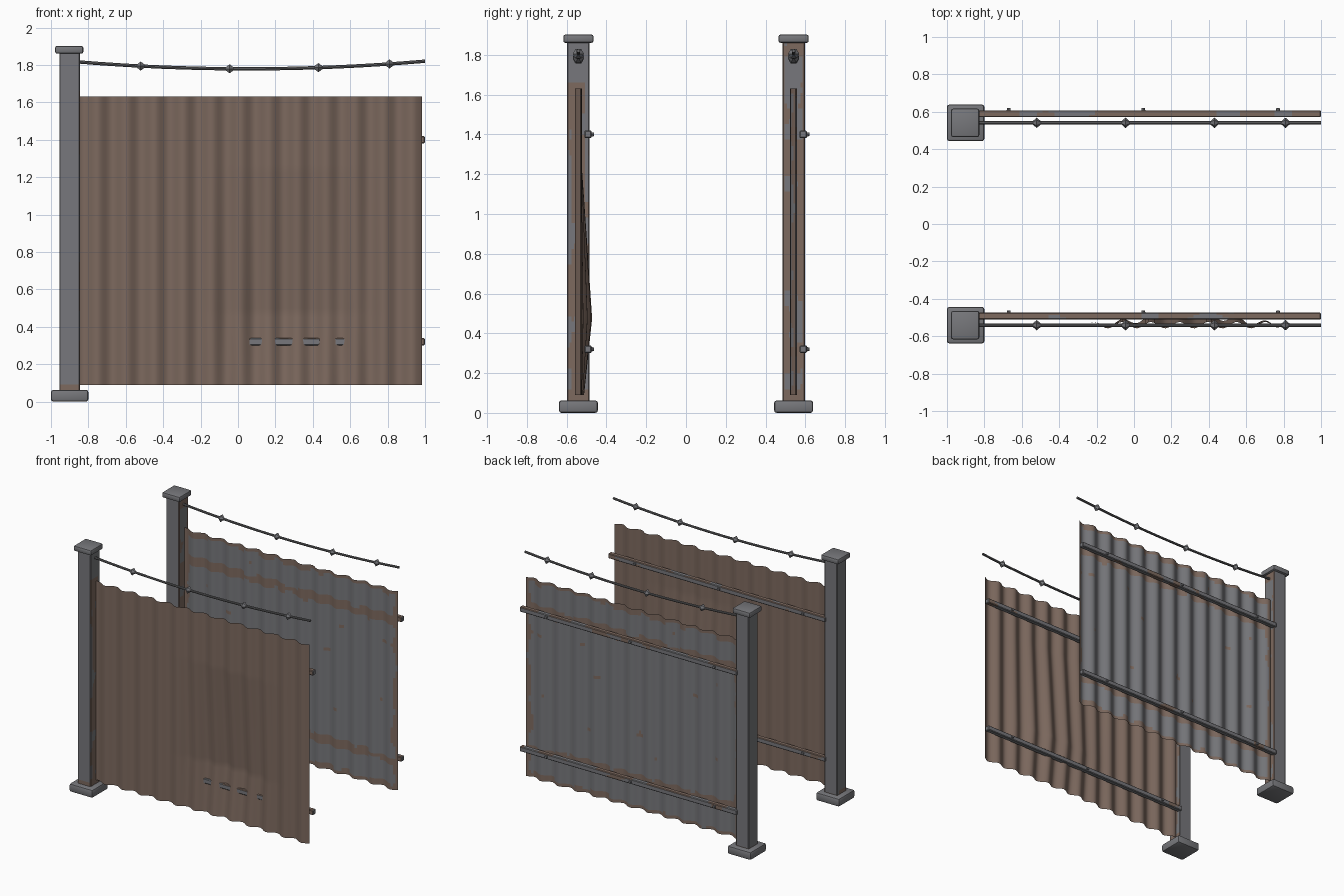
import bpy, bmesh, math
from mathutils import Vector, Matrix, noise

if "Cube" in bpy.data.objects:
    bpy.data.objects.remove(bpy.data.objects["Cube"])


def material(name, rgb):
    m = bpy.data.materials.new(name)
    m.diffuse_color = (*rgb, 1)
    m.use_nodes = True
    m.node_tree.nodes["Principled BSDF"].inputs["Base Color"].default_value = m.diffuse_color
    return m


STEEL = material("steel_grey", (0.185, 0.187, 0.2))
RUST = material("rust_brown", (0.205, 0.142, 0.113))
WIRE = material("dark_wire", (0.14, 0.14, 0.145))
RAILS = (0.32, 1.40)
Z0, Z1 = 0.09, 1.63


def finish(bm, name, mats, rule=None):
    bmesh.ops.recalc_face_normals(bm, faces=bm.faces)
    bm.normal_update()
    if rule:
        for f in bm.faces:
            f.material_index = int(bool(rule(f.calc_center_median(), f.normal)))
    me = bpy.data.meshes.new(name)
    bm.to_mesh(me)
    bm.free()
    for m in mats:
        me.materials.append(m)
    ob = bpy.data.objects.new(name, me)
    bpy.context.collection.objects.link(ob)
    bpy.ops.object.select_all(action='DESELECT')
    ob.select_set(True)
    bpy.context.view_layer.objects.active = ob
    bpy.ops.object.shade_smooth_by_angle(angle=math.radians(35))
    return ob


def box(lo, hi, bevel, cuts=(0, 0, 0)):
    """Bevelled box, optionally sliced along each axis so rust can be painted on."""
    bm = bmesh.new()
    lo, hi = Vector(lo), Vector(hi)
    bmesh.ops.create_cube(bm, size=1, matrix=Matrix.Translation((lo + hi) / 2) @ Matrix.Diagonal((*(hi - lo), 1)))
    bmesh.ops.bevel(bm, geom=bm.edges[:], offset=bevel, segments=1 if bevel < 0.01 else 2,
                    profile=0.5, affect='EDGES')
    for axis, n in enumerate(cuts):
        for i in range(1, n):
            co, no = Vector((0, 0, 0)), Vector((0, 0, 0))
            co[axis] = lo[axis] + (hi[axis] - lo[axis]) * i / n
            no[axis] = 1
            bmesh.ops.bisect_plane(bm, geom=bm.verts[:] + bm.edges[:] + bm.faces[:], plane_co=co, plane_no=no)
    return bm


def blotch(p, scale=6):
    return noise.noise(p * scale + Vector((3.1, 7.7, 1.3)))


def dent(x, z):
    """Backward bulge of the damaged sheet, straight between coarse rows."""
    rows = (0.012, 0.053, 0.027, 0.0, 0.0)
    t = min(max((z - Z0) / (Z1 - Z0) * 4, 0), 3.999)
    i = int(t)
    depth = rows[i] + (rows[i + 1] - rows[i]) * (t - i)
    u = (x - 0.29) / 0.56
    return depth * math.cos(u * math.pi / 2) ** 2 if abs(u) < 1 else 0


def panel(name, yc, dented):
    bm = bmesh.new()
    nx, nz, x0, x1 = 120, 64, -0.86, 0.985
    grid = []
    for j in range(nz + 1):
        z = Z0 + (Z1 - Z0) * j / nz
        row = []
        for i in range(nx + 1):
            x = x0 + (x1 - x0) * i / nx
            y = yc + 0.017 * math.cos(2 * math.pi * (x - 0.09) / 0.153)
            row.append(bm.verts.new((x, y + (dent(x, z) if dented else 0), z)))
        grid.append(row)
    for a, b in zip(grid, grid[1:]):
        for i in range(nx):
            bm.faces.new((a[i], a[i + 1], b[i + 1], b[i]))
    bmesh.ops.solidify(bm, geom=bm.faces[:], thickness=0.007)

    # rust creeps in from the edges and around the rails at the back
    def rule(c, n):
        w = blotch(c, 9)
        edge = min(c.z - Z0, Z1 - c.z, x1 - c.x, c.x + 0.845)
        rail = min(abs(c.z - r) for r in RAILS)
        return edge < 0.03 + 0.03 * w or (n.y > 0 and rail < 0.032 + 0.03 * w) or blotch(c, 14) > 0.72
    if dented:
        return finish(bm, name, [RUST])
    return finish(bm, name, [STEEL, RUST], rule)


def section(side, yc, rusty):
    # post with rust on the sheltered face
    def post_rule(c, n):
        w = blotch(c, 7)
        if n.x > 0.5:
            if c.z < 0.11:
                return True
            if rusty:
                return w > (-0.3 if c.z < 1.65 else 0.05) or abs(c.y - yc) > 0.045
            edge = abs(c.y - yc)
            return c.z < 1.65 and (w > 0.12 or (edge < 0.03 and w > -0.3))
        return c.z < 0.075 + 0.02 * w
    finish(box((-0.955, yc - 0.056, 0.04), (-0.845, yc + 0.056, 1.87), 0.004, (3, 10, 70)),
           side + "_post", [STEEL, RUST], post_rule)
    finish(box((-1.0, yc - 0.098, 0), (-0.8, yc + 0.098, 0.063), 0.013), side + "_post_base", [STEEL])
    finish(box((-0.978, yc - 0.076, 1.86), (-0.827, yc + 0.076, 1.902), 0.011), side + "_post_cap", [STEEL])

    # corrugated sheet
    panel(side + "_panel", yc, not rusty)

    # rails and their bolts
    for k, z in zip(("lower", "upper"), RAILS):
        ya, yb = yc + 0.03, yc + 0.067

        def rail_rule(c, n):
            if abs(n.x) > 0.5:
                return False
            w = blotch(c, 6)
            if n.z > 0.5:
                return w > (-0.1 if rusty else -0.35)
            if n.y < -0.5:
                return not (not rusty and 0 < c.x < 0.6)
            return w > 0.3
        finish(box((-0.86, ya, z - 0.019), (1.0, yb, z + 0.019), 0.005, (60, 3, 2)),
               f"{side}_{k}_rail", [STEEL, RUST], rail_rule)
        bm = bmesh.new()
        for x in (-0.67, 0.05, 0.77):
            bmesh.ops.create_cone(bm, cap_ends=True, segments=8, radius1=0.011, radius2=0.009, depth=0.016,
                                  matrix=Matrix.Translation((x, yb + 0.004, z)) @ Matrix.Rotation(-math.pi / 2, 4, 'X'))
        finish(bm, f"{side}_{k}_bolts", [STEEL])

    # sagging wire
    def sag(x):
        return 1.779 + 0.041 * ((x - 0.05) / 0.95) ** 2
    bm = bmesh.new()
    n, ns, rings = 16, 8, []
    for i in range(n + 1):
        x = -0.87 + 1.87 * i / n
        rings.append([bm.verts.new((x, yc + 0.009 * math.cos(a), sag(x) + 0.009 * math.sin(a)))
                      for a in (2 * math.pi * k / ns for k in range(ns))])
    for a, b in zip(rings, rings[1:]):
        for k in range(ns):
            bm.faces.new((a[k], a[(k + 1) % ns], b[(k + 1) % ns], b[k]))
    bm.faces.new(rings[0])
    bm.faces.new(rings[-1])
    finish(bm, side + "_wire", [WIRE])

    # faceted barbs threaded on the wire
    bm = bmesh.new()
    for x in (-0.52, -0.045, 0.43, 0.81):
        for s in (-1, 1):
            bmesh.ops.create_cone(bm, cap_ends=True, segments=6, radius1=0.028, radius2=0.007, depth=0.024,
                                  matrix=Matrix.Translation((x + s * 0.012, yc, sag(x)))
                                  @ Matrix.Rotation(s * math.pi / 2, 4, 'Y'))
    finish(bm, side + "_wire_barbs", [STEEL])


section("front", -0.541, False)
section("back", 0.541, True)
